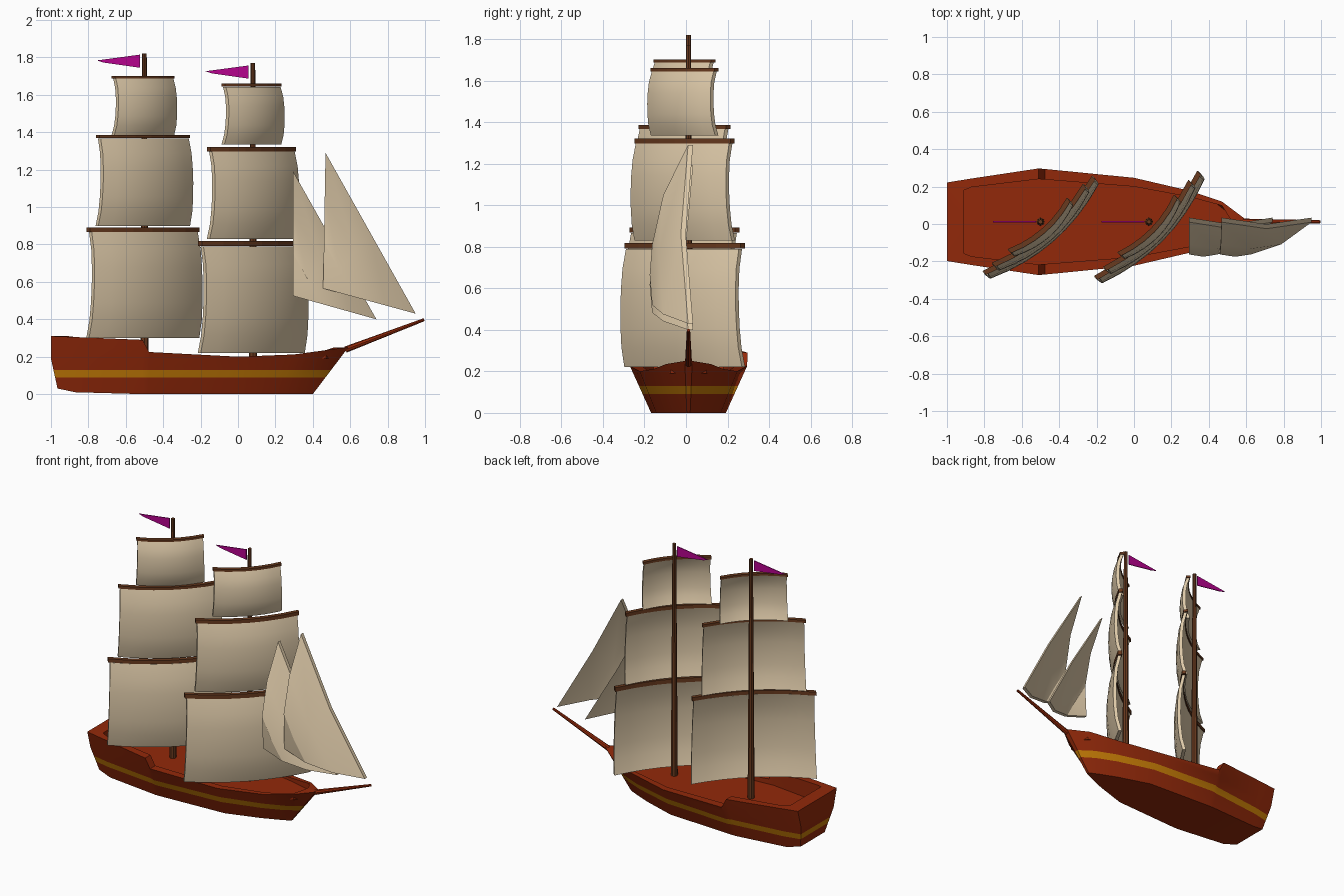
import bpy, bmesh, math
from mathutils import Vector

if "Cube" in bpy.data.objects:
    bpy.data.objects.remove(bpy.data.objects["Cube"])

YC = 0.012  # centre line of the ship


def material(name, rgb):
    m = bpy.data.materials.new(name)
    m.diffuse_color = (*rgb, 1)
    m.use_nodes = True
    m.node_tree.nodes["Principled BSDF"].inputs["Base Color"].default_value = m.diffuse_color
    return m


RED = material("hull_red_brown", (0.29, 0.022, 0.003))
GOLD = material("stripe_gold", (0.56, 0.20, 0.002))
CANVAS = material("sail_canvas", (0.72, 0.58, 0.39))
WOOD = material("spar_brown", (0.14, 0.042, 0.013))
MAGENTA = material("pennant_magenta", (0.46, 0.001, 0.27))


def finish(name, bm, *mats, smooth=None):
    bmesh.ops.recalc_face_normals(bm, faces=bm.faces[:])
    me = bpy.data.meshes.new(name)
    bm.to_mesh(me)
    bm.free()
    for m in mats:
        me.materials.append(m)
    ob = bpy.data.objects.new(name, me)
    bpy.context.collection.objects.link(ob)
    if smooth:
        bpy.ops.object.select_all(action='DESELECT')
        ob.select_set(True)
        bpy.context.view_layer.objects.active = ob
        bpy.ops.object.shade_smooth_by_angle(angle=math.radians(smooth))
    return ob


def rod(name, a, b, r1, r2, mat, sides=8):
    a, b = Vector(a), Vector(b)
    bm = bmesh.new()
    bmesh.ops.create_cone(bm, cap_ends=True, segments=sides, radius1=r1, radius2=r2,
                          depth=(b - a).length)
    rot = (b - a).to_track_quat('Z', 'Y')
    for v in bm.verts:
        v.co = rot @ v.co + (a + b) / 2
    return finish(name, bm, mat)


# Hull: stations of (rim x, rim z, rim half width, keel x, keel z, keel half width)
STATIONS = [(-1.0, .31, .21, -.965, .03, .13), (-.87, .305, .231, -.87, .01, .15),
            (-.51, .29, .285, -.51, 0, .18), (-.475, .225, .282, -.475, 0, .18),
            (0, .20, .235, 0, 0, .155), (.3, .212, .165, .22, 0, .085),
            (.47, .235, .108, .33, 0, .04), (.59, .25, .018, .40, 0, .008)]


def hull():
    bm = bmesh.new()
    rings = []
    for xt, zt, wt, xk, zk, wk in STATIONS:
        xi, wi = min(max(xt, -.91), .515), wt * .8
        half = [(xi, wi, .19), (xi, wi, zt)]
        for z in (zt, .19, .13, .09, zk):
            t = (z - zk) / (zt - zk)
            tx = min(1, (z - zk) / (.19 - zk)) if xt < -.9 else t
            half.append((xk + (xt - xk) * tx, wk + (wt - wk) * t, z))
        pts = half + [(x, -w, z) for x, w, z in reversed(half)]
        rings.append([bm.verts.new((x, YC + w, z)) for x, w, z in pts])
    n = len(rings[0])
    for a, b in zip(rings, rings[1:]):
        for i in range(n):
            j = (i + 1) % n
            f = bm.faces.new((a[i], a[j], b[j], b[i]))
            f.material_index = int(i in (4, 8))     # painted stripe
    for r in (rings[0], rings[-1]):                 # stern and bow ends
        for i in range(n // 2 - 1):
            f = bm.faces.new((r[i], r[i + 1], r[n - 2 - i], r[n - 1 - i]))
            f.material_index = int(i == 4)
    finish("hull", bm, RED, GOLD, smooth=28)


hull()
rod("bowsprit", (.575, YC, .238), (.995, YC, .398), .017, .008, RED)


# Square sails and curved yards, braced at an angle to the ship
def square_rig(name, x, angle, tiers):
    a = math.radians(angle)
    u, n = Vector((math.cos(a), math.sin(a), 0)), Vector((math.sin(a), -math.cos(a), 0))
    base = Vector((x - .008, -.007, 0))
    for k, (half, zy, thick, z0, z1) in enumerate(tiers):
        bow = .055 * half / .39 + .008

        def point(s, z, push=0.0):
            return base + u * (s * half) + n * (bow * (1 - s * s) + push) + Vector((0, 0, z))
        # yard
        bm = bmesh.new()
        rings = []
        for i in range(7):
            s = -1 + i / 3
            rings.append([bm.verts.new(point(s, zy + dz, p)) for dz, p in
                          ((-thick, -.014), (thick, -.014), (thick, .014), (-thick, .014))])
        for p, q in zip(rings, rings[1:]):
            for i in range(4):
                j = (i + 1) % 4
                bm.faces.new((p[i], p[j], q[j], q[i]))
        bm.faces.new(rings[0])
        bm.faces.new(rings[-1])
        finish(f"{name}_yard_{k + 1}", bm, WOOD)
        # sail, bellied forwards
        bm = bmesh.new()
        cols, rows, th = 8, 6, .011
        sides = []
        for off in (-th, th):
            grid = []
            for r in range(rows + 1):
                v = r / rows
                w = 1.01 - .04 * v
                belly = max(0, math.sin(math.pi * v)) ** .6 * (.022 + .028 * half)
                grid.append([bm.verts.new(point(
                    (-1 + 2 * c / cols) * w, z0 + (z1 - z0) * v,
                    off + belly * (1 + .3 * (1 - (-1 + 2 * c / cols) ** 2))))
                    for c in range(cols + 1)])
            for g, h in zip(grid, grid[1:]):
                for c in range(cols):
                    bm.faces.new((g[c], g[c + 1], h[c + 1], h[c]))
            sides.append(grid[0] + [g[-1] for g in grid[1:]] + grid[-1][-2::-1]
                         + [g[0] for g in grid[-2:0:-1]])
        p, q = sides
        for i in range(len(p)):
            j = (i + 1) % len(p)
            bm.faces.new((p[i], p[j], q[j], q[i]))
        finish(f"{name}_sail_{k + 1}", bm, CANVAS, smooth=35)


# tiers: yard half length, yard z, yard half height, sail bottom, sail top
square_rig("main", -.5, 41, [(.387, .88, .012, .30, .866), (.322, 1.377, .009, .90, 1.367),
                             (.21, 1.695, .007, 1.385, 1.688)])
square_rig("fore", .08, 45.5, [(.393, .805, .014, .22, .79), (.325, 1.31, .012, .83, 1.297),
                               (.215, 1.652, .008, 1.335, 1.643)])


# Masts and pennants
def mast(name, x, top, flag_z):
    rod(name + "_mast", (x, YC, .18), (x, YC, top), .022, .012, WOOD)
    bm = bmesh.new()
    outline = ((x - .024, flag_z + .035), (x - .024, flag_z - .035),
               (x - .22, flag_z - .007), (x - .255, flag_z + .004))
    f = bm.faces.new([bm.verts.new((px, YC - .003, pz)) for px, pz in outline])
    ext = bmesh.ops.extrude_face_region(bm, geom=[f])
    for v in ext["geom"]:
        if isinstance(v, bmesh.types.BMVert):
            v.co.y += .006
    finish(name + "_pennant", bm, MAGENTA)


mast("main", -.5, 1.82, 1.78)
mast("fore", .08, 1.77, 1.722)


# Triangular headsails: gently bowed luff, belly towards the front side
def jib(name, head, clew, tack):
    bm = bmesh.new()
    corners = [Vector((p[0], 0, p[1])) for p in (head, clew, tack)]
    cs = (0, .33, .66, 1)                           # 0 on the luff, 1 at the clew
    sides = []
    for y0 in (.01, .034):
        rows = []
        for c in cs:
            y = y0 - .16 * c - .30 * c * (1 - c)
            a, b = (k.lerp(corners[1], c) for k in (corners[0], corners[2]))
            m = (a + b) / 2
            a.y = b.y = y
            m.y = y - .035 * (1 - c)
            rows.append([bm.verts.new(p) for p in ((a, m, b) if c < 1 else (a,))])
        for p, q in zip(rows[:-1], rows[1:-1]):
            for i in (0, 1):
                bm.faces.new((p[i], p[i + 1], q[i + 1], q[i]))
        for i in (0, 1):
            bm.faces.new((rows[-2][i], rows[-2][i + 1], rows[-1][0]))
        sides.append([r[0] for r in rows] + [r[-1] for r in rows[-2::-1]] + [rows[0][1]])
    p, q = sides
    for i in range(len(p)):
        j = (i + 1) % len(p)
        bm.faces.new((p[i], p[j], q[j], q[i]))
    finish(name, bm, CANVAS, smooth=25)


jib("inner_jib", (.295, 1.19), (.295, .525), (.74, .40))
jib("outer_jib", (.468, 1.29), (.455, .565), (.95, .43))
